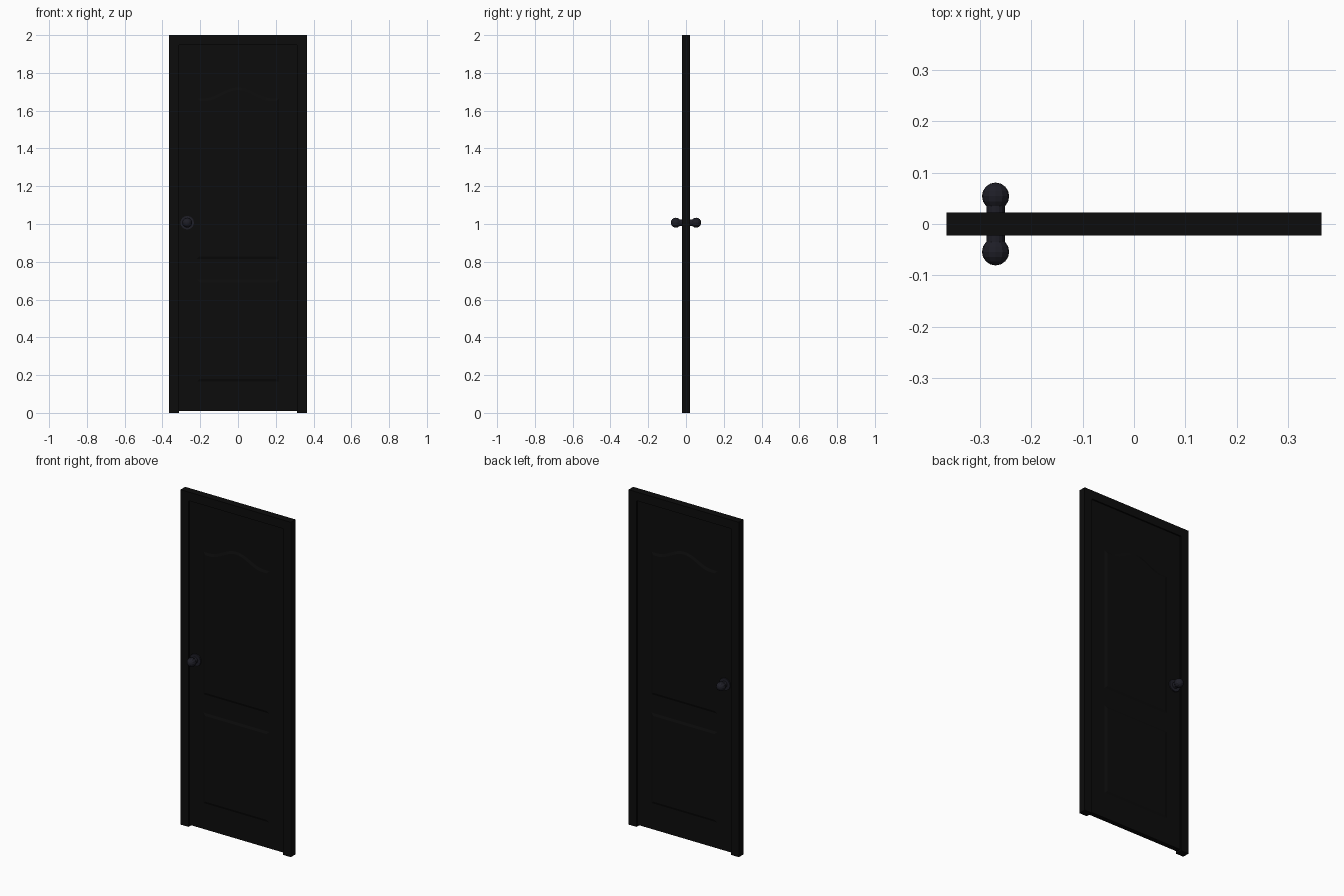
import bpy, bmesh, math
from mathutils import Matrix

if "Cube" in bpy.data.objects:
    bpy.data.objects.remove(bpy.data.objects["Cube"])


def make_mat(name, rgb):
    m = bpy.data.materials.new(name)
    m.diffuse_color = (*rgb, 1)
    m.use_nodes = True
    m.node_tree.nodes["Principled BSDF"].inputs["Base Color"].default_value = m.diffuse_color
    return m


BLACK = make_mat("door black", (0.0036, 0.0036, 0.0036))
METAL = make_mat("dark metal", (0.013, 0.013, 0.020))


def finish(bm, name, mat):
    bmesh.ops.recalc_face_normals(bm, faces=bm.faces)
    me = bpy.data.meshes.new(name)
    bm.to_mesh(me)
    bm.free()
    me.materials.append(mat)
    ob = bpy.data.objects.new(name, me)
    bpy.context.collection.objects.link(ob)
    return ob


def loft(name, rings, mat):
    """Skin a list of equal-length point rings and cap both ends."""
    bm = bmesh.new()
    vs = [[bm.verts.new(p) for p in r] for r in rings]
    n = len(vs[0])
    for a, b in zip(vs, vs[1:]):
        for i in range(n):
            j = (i + 1) % n
            bm.faces.new((a[i], a[j], b[j], b[i]))
    bm.faces.new(vs[0])
    bm.faces.new(vs[-1])
    return finish(bm, name, mat)


# Outer frame: an upside-down U profile, open at the floor
W, H, D, T = 0.364, 2.0, 0.022, 0.052
profile = [(-W, 0), (-W, H), (W, H), (W, 0),
           (W - T, 0), (W - T, H - T), (-W + T, H - T), (-W + T, 0)]
loft("door_frame", [[(x, y, z) for x, z in profile] for y in (-D, D)], BLACK)

# Slab set back inside the frame
S = 0.014
sx = W - T
slab = [(-sx, 0.01), (-sx, H - T), (sx, H - T), (sx, 0.01)]
loft("door_slab", [[(x, y, z) for x, z in slab] for y in (-S, S)], BLACK)


def panel_ring(side, y, inset, bottom, top, arch):
    """Panel outline with a bell-shaped top edge."""
    w = 0.217 - inset
    pts = [(-w, side * y, bottom + inset), (w, side * y, bottom + inset)]
    steps = 20 if arch else 1
    for i in range(steps + 1):
        t = 1 - 2 * i / steps
        bump = arch * 0.5 * (1 + math.cos(math.pi * min(1, abs(t) / 0.85)))
        pts.append((t * w, side * y, top - inset + bump))
    return pts


# Raised moulded panels and door knobs on both faces
for side, label in ((-1, "front"), (1, "back")):
    for part, lo, hi, arch in (("upper", 0.815, 1.665, 0.058),
                               ("lower", 0.165, 0.705, 0)):
        steps = ((S - 0.002, 0), (S, 0), (S + 0.006, 0.014))
        rings = [panel_ring(side, y, i, lo, hi, arch) for y, i in steps]
        loft(f"{label}_{part}_panel", rings, BLACK)

    place = Matrix.Translation((-0.269, 0, 1.007))
    turn = Matrix.Rotation(math.pi / 2, 4, 'X')
    for part, r, y0, y1 in (("rose", 0.036, S - 0.002, 0.021),
                            ("stem", 0.018, 0.018, 0.045)):
        bm = bmesh.new()
        mid = Matrix.Translation((0, side * (y0 + y1) / 2, 0))
        bmesh.ops.create_cone(bm, cap_ends=True, segments=16, radius1=r,
                              radius2=r, depth=y1 - y0,
                              matrix=place @ mid @ turn)
        finish(bm, f"{label}_knob_{part}", METAL)
    bm = bmesh.new()
    mid = Matrix.Translation((0, side * 0.054, 0))
    bmesh.ops.create_uvsphere(bm, u_segments=12, v_segments=8, radius=0.0265,
                              matrix=place @ mid @ turn)
    finish(bm, f"{label}_knob_ball", METAL)
